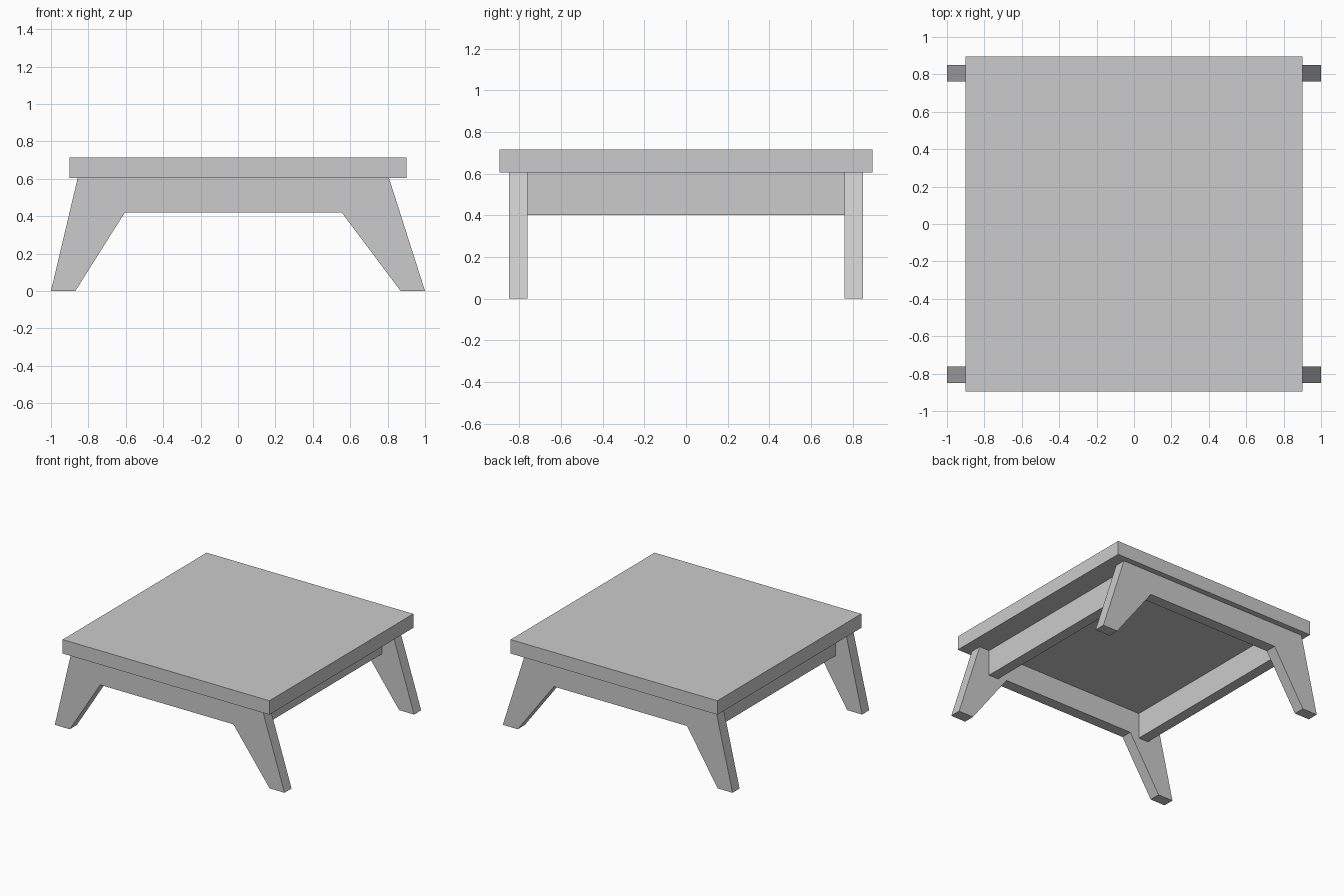
import bpy
import bmesh

cube = bpy.data.objects.get("Cube")
if cube:
    bpy.data.objects.remove(cube, do_unlink=True)

GREY = (0.6, 0.6, 0.6, 1)
mat = bpy.data.materials.new("plain grey")
mat.use_nodes = True
mat.diffuse_color = GREY
mat.node_tree.nodes["Principled BSDF"].inputs["Base Color"].default_value = GREY


def extrude_profile(name, profile, y0, y1):
    """Extrude an x-z outline from y0 to y1."""
    bm = bmesh.new()
    face = bm.faces.new([bm.verts.new((x, y0, z)) for x, z in profile])
    result = bmesh.ops.extrude_face_region(bm, geom=[face])
    verts = [v for v in result["geom"] if isinstance(v, bmesh.types.BMVert)]
    bmesh.ops.translate(bm, verts=verts, vec=(0, y1 - y0, 0))
    bmesh.ops.recalc_face_normals(bm, faces=bm.faces)
    mesh = bpy.data.meshes.new(name)
    bm.to_mesh(mesh)
    bm.free()
    mesh.materials.append(mat)
    obj = bpy.data.objects.new(name, mesh)
    bpy.context.collection.objects.link(obj)
    return obj


def box(name, x0, x1, y0, y1, z0, z1):
    return extrude_profile(name, [(x0, z0), (x1, z0), (x1, z1), (x0, z1)], y0, y1)


# Table top
top_z, under_z = 0.715, 0.605
box("table_top", -0.90, 0.90, -0.895, 0.895, under_z, top_z)

# Splayed leg frames at front and back
frame = [(-1.0, 0), (-0.87, 0), (-0.605, 0.42), (0.555, 0.42),
         (0.87, 0), (1.0, 0), (0.807, under_z), (-0.857, under_z)]
extrude_profile("front_leg_frame", frame, -0.85, -0.762)
extrude_profile("back_leg_frame", frame, 0.762, 0.85)

# Side rails between the frames
for name, x in (("left_rail", 0.635), ("right_rail", -0.77)):
    box(name, x, x + 0.085, -0.762, 0.762, 0.402, under_z)
